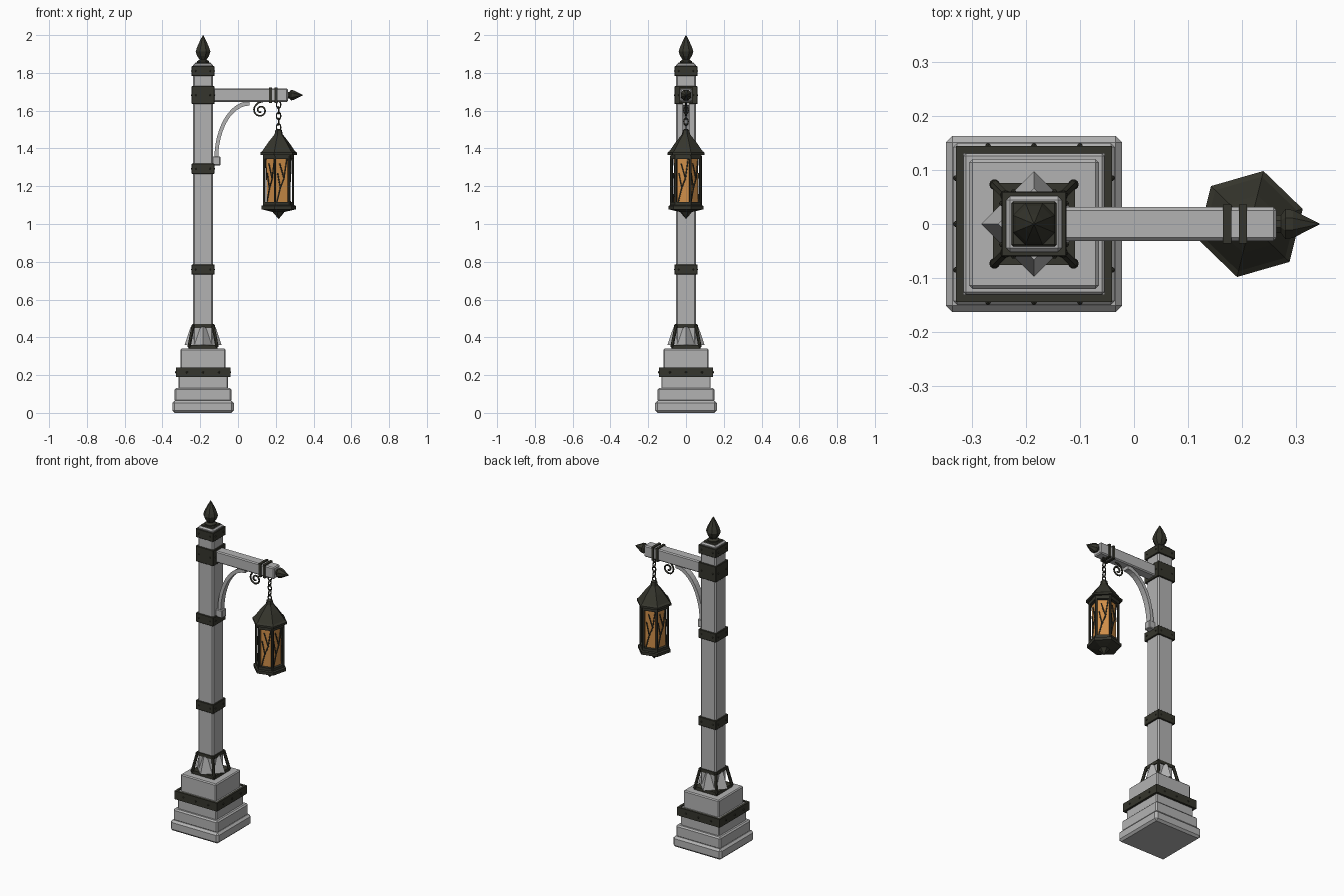
import bpy, bmesh, math
from mathutils import Vector, Matrix

if "Cube" in bpy.data.objects:
    bpy.data.objects.remove(bpy.data.objects["Cube"])

PX = -0.185   # post centre x
LX = 0.215    # lantern centre x
TURN = math.radians(76)


def material(name, rgb):
    m = bpy.data.materials.new(name)
    m.diffuse_color = (*rgb, 1)
    m.use_nodes = True
    m.node_tree.nodes["Principled BSDF"].inputs["Base Color"].default_value = m.diffuse_color
    return m


STONE = material("grey stone", (0.45, 0.45, 0.45))
IRON = material("dark iron", (0.036, 0.036, 0.026))
GLASS = material("amber glass", (0.62, 0.27, 0.065))


def finish(name, bm, mat):
    bmesh.ops.recalc_face_normals(bm, faces=bm.faces[:])
    me = bpy.data.meshes.new(name)
    bm.to_mesh(me)
    bm.free()
    me.materials.append(mat)
    ob = bpy.data.objects.new(name, me)
    bpy.context.collection.objects.link(ob)
    return ob


def add_box(bm, lo, hi):
    lo, hi = Vector(lo), Vector(hi)
    m = Matrix.Translation((lo + hi) / 2) @ Matrix.Diagonal((*(hi - lo), 1))
    bmesh.ops.create_cube(bm, size=1, matrix=m)


def box(name, lo, hi, mat, bevel=0.0):
    bm = bmesh.new()
    add_box(bm, lo, hi)
    if bevel:
        bmesh.ops.bevel(bm, geom=bm.edges[:], offset=bevel, segments=1, affect='EDGES')
    return finish(name, bm, mat)


def tier(name, half, z0, z1, mat, bevel=0.0):
    return box(name, (PX - half, -half, z0), (PX + half, half, z1), mat, bevel)


def lathe(name, prof, sides, mat, matrix, turn=0.0):
    """Faceted solid turned about local z from (radius, height) points."""
    bm = bmesh.new()
    rings = []
    for r, z in prof:
        rings.append([bm.verts.new(matrix @ Vector((r * math.cos(turn + math.tau * i / sides),
                                                    r * math.sin(turn + math.tau * i / sides), z)))
                      for i in range(sides)])
    for a, b in zip(rings, rings[1:]):
        for i in range(sides):
            j = (i + 1) % sides
            bm.faces.new((a[i], a[j], b[j], b[i]))
    bm.faces.new(rings[0])
    bm.faces.new(rings[-1])
    return finish(name, bm, mat)


def add_bar(bm, a, b, r, sides=6):
    a, b = Vector(a), Vector(b)
    d = b - a
    m = Matrix.Translation((a + b) / 2) @ d.to_track_quat('Z', 'Y').to_matrix().to_4x4()
    bmesh.ops.create_cone(bm, cap_ends=True, segments=sides, radius1=r, radius2=r,
                          depth=d.length, matrix=m)


def rivets(name, half, zs, offsets, r):
    bm = bmesh.new()
    for k in range(4):
        rot = Matrix.Rotation(k * math.pi / 2, 4, 'Z')
        for z in zs:
            for o in offsets:
                p = rot @ Vector((o, -half, z)) + Vector((PX, 0, 0))
                bmesh.ops.create_icosphere(bm, subdivisions=1, radius=r,
                                           matrix=Matrix.Translation(p))
    finish(name, bm, IRON)


# Stepped stone base
tier("plinth", 0.163, 0.0, 0.065, STONE, 0.012)
tier("lower_step", 0.15, 0.06, 0.132, STONE, 0.008)
tier("middle_step", 0.131, 0.125, 0.238, STONE, 0.005)
tier("upper_step", 0.12, 0.23, 0.34, STONE, 0.006)
bm = bmesh.new()
for s in (-1, 1):
    x0, x1 = sorted((PX + s * 0.13, PX + s * 0.144))
    add_box(bm, (x0, -0.144, 0.19), (x1, 0.144, 0.241))
    y0, y1 = sorted((s * 0.13, s * 0.144))
    add_box(bm, (PX - 0.13, y0, 0.19), (PX + 0.13, y1, 0.241))
finish("base_band", bm, IRON)
rivets("base_rivets", 0.144, (0.215,), (-0.085, 0, 0.085), 0.006)

# Square post with chamfered edges
tier("post", 0.052, 0.33, 1.85, STONE, 0.008)

# Flared foot with iron corner struts
tier("foot_plate", 0.076, 0.34, 0.36, IRON)
lathe("flared_foot", [(0.098, 0.36), (0.066, 0.455)], 4, STONE,
      Matrix.Translation((PX, 0, 0)))
tier("foot_collar", 0.057, 0.45, 0.47, IRON)
bm = bmesh.new()
for sx in (-1, 1):
    for sy in (-1, 1):
        low = Vector((PX + sx * 0.073, sy * 0.073, 0.355))
        high = Vector((PX + sx * 0.053, sy * 0.053, 0.46))
        add_bar(bm, low, high, 0.009)
        for p in (low, high):
            bmesh.ops.create_icosphere(bm, subdivisions=1, radius=0.011,
                                       matrix=Matrix.Translation(p))
finish("foot_struts", bm, IRON)

# Iron bands around the post
for name, z0, z1, rz in (("low_band", 0.732, 0.786, (0.759,)),
                         ("mid_band", 1.266, 1.32, (1.293,)),
                         ("arm_band", 1.635, 1.73, (1.682,)),
                         ("top_band", 1.783, 1.836, (1.81,))):
    tier(name, 0.06, z0, z1, IRON, 0.002)
    rivets(name + "_rivets", 0.06, rz, (-0.038, 0.038), 0.005)

# Post cap and pointed finial
tier("cap", 0.042, 1.83, 1.856, IRON, 0.004)
lathe("finial", [(0.034, 1.85), (0.034, 1.862), (0.02, 1.87), (0.034, 1.89), (0.042, 1.912),
                 (0.036, 1.932), (0.019, 1.968), (0.001, 2.0)], 8, IRON,
      Matrix.Translation((PX, 0, 0)), math.pi / 8)

# Horizontal arm, straps and end spike
box("arm", (-0.14, -0.031, 1.647), (0.264, 0.031, 1.717), STONE, 0.006)
for i, x in enumerate((0.165, 0.194)):
    box(f"arm_strap_{i + 1}", (x, -0.036, 1.641), (x + 0.015, 0.036, 1.723), IRON)
lathe("arm_spike", [(0.018, 0.0), (0.018, 0.01), (0.03, 0.018), (0.028, 0.032), (0.001, 0.081)],
      8, IRON, Matrix.Translation((0.262, 0, 1.682)) @ Matrix.Rotation(math.pi / 2, 4, 'Y'),
      math.pi / 8)

# Curved brace under the arm, resting on a small block
bm = bmesh.new()
N = 12
rows = []
for i in range(N + 1):
    t = math.pi / 2 * i / N
    c, s = math.cos(t), math.sin(t)
    outer = Vector((0.06 - 0.185 * c, 0, 1.345 + 0.305 * s))
    inner = Vector((0.06 - 0.165 * c, 0, 1.345 + 0.282 * s))
    rows.append([bm.verts.new(p + Vector((0, y, 0)))
                 for p, y in ((outer, -0.018), (outer, 0.018), (inner, 0.018), (inner, -0.018))])
for a, b in zip(rows, rows[1:]):
    for k in range(4):
        bm.faces.new((a[k], a[(k + 1) % 4], b[(k + 1) % 4], b[k]))
bm.faces.new(rows[0])
bm.faces.new(rows[-1])
finish("brace", bm, STONE)
box("brace_block", (-0.14, -0.022, 1.31), (-0.093, 0.022, 1.358), STONE, 0.004)

# Iron scroll hanging below the arm
cu = bpy.data.curves.new("scroll", 'CURVE')
cu.dimensions = '3D'
cu.bevel_depth = 0.005
cu.bevel_resolution = 1
cu.use_fill_caps = True
sp = cu.splines.new('POLY')
pts = [(0.135, 1.65), (0.108, 1.642)]
for i in range(25):
    t = math.radians(130 + i * 22)
    r = 0.037 - 0.029 * i / 24
    pts.append((0.119 + r * math.cos(t), 1.602 + r * math.sin(t)))
sp.points.add(len(pts) - 1)
for p, (x, z) in zip(sp.points, pts):
    p.co = (x, 0, z, 1)
scroll = bpy.data.objects.new("scroll", cu)
bpy.context.collection.objects.link(scroll)
cu.materials.append(IRON)
bpy.context.view_layer.objects.active = scroll
scroll.select_set(True)
bpy.ops.object.convert(target='MESH')

# Chain of alternating links
for i in range(5):
    bpy.ops.mesh.primitive_torus_add(major_segments=10, minor_segments=5, major_radius=0.0115,
                                     minor_radius=0.0036, location=(LX, 0, 1.632 - i * 0.030),
                                     rotation=(math.pi / 2, 0, (i % 2) * math.pi / 2))
    link = bpy.context.object
    link.name = f"chain_link_{i + 1}"
    link.scale = (1, 1.55, 1)
    link.data.materials.append(IRON)

# Hexagonal lantern
AT = Matrix.Translation((LX, 0, 0))
lathe("lantern_roof", [(0.085, 1.345), (0.085, 1.366), (0.101, 1.366), (0.101, 1.378),
                       (0.09, 1.386), (0.055, 1.435), (0.022, 1.475), (0.018, 1.497),
                       (0.008, 1.503)], 6, IRON, AT, TURN)
lathe("lantern_glass", [(0.066, 1.1), (0.066, 1.35)], 6, GLASS, AT, TURN)
lathe("lantern_base", [(0.025, 1.062), (0.07, 1.072), (0.095, 1.078), (0.095, 1.096),
                       (0.085, 1.1), (0.085, 1.116)], 6, IRON, AT, TURN)
lathe("lantern_drop", [(0.001, 1.027), (0.03, 1.06), (0.034, 1.075)], 6, IRON, AT, TURN)

# Corner bars and branching bars over each pane
bm = bmesh.new()
branches = [((-0.028, 1.11), (-0.008, 1.19)), ((-0.008, 1.19), (0.012, 1.24)),
            ((0.012, 1.24), (0.028, 1.345)), ((-0.008, 1.19), (-0.024, 1.27)),
            ((0.012, 1.24), (-0.012, 1.32))]
for k in range(6):
    a = TURN + k * math.pi / 3
    x, y = LX + 0.079 * math.cos(a), 0.079 * math.sin(a)
    add_bar(bm, (x, y, 1.1), (x, y, 1.36), 0.007)
    m = a + math.pi / 6
    n, t = Vector((math.cos(m), math.sin(m), 0)), Vector((-math.sin(m), math.cos(m), 0))

    def on_pane(u, z):
        return Vector((LX, 0, z)) + n * 0.062 + t * u
    for p, q in branches:
        add_bar(bm, on_pane(*p), on_pane(*q), 0.0035, 5)
finish("lantern_bars", bm, IRON)
